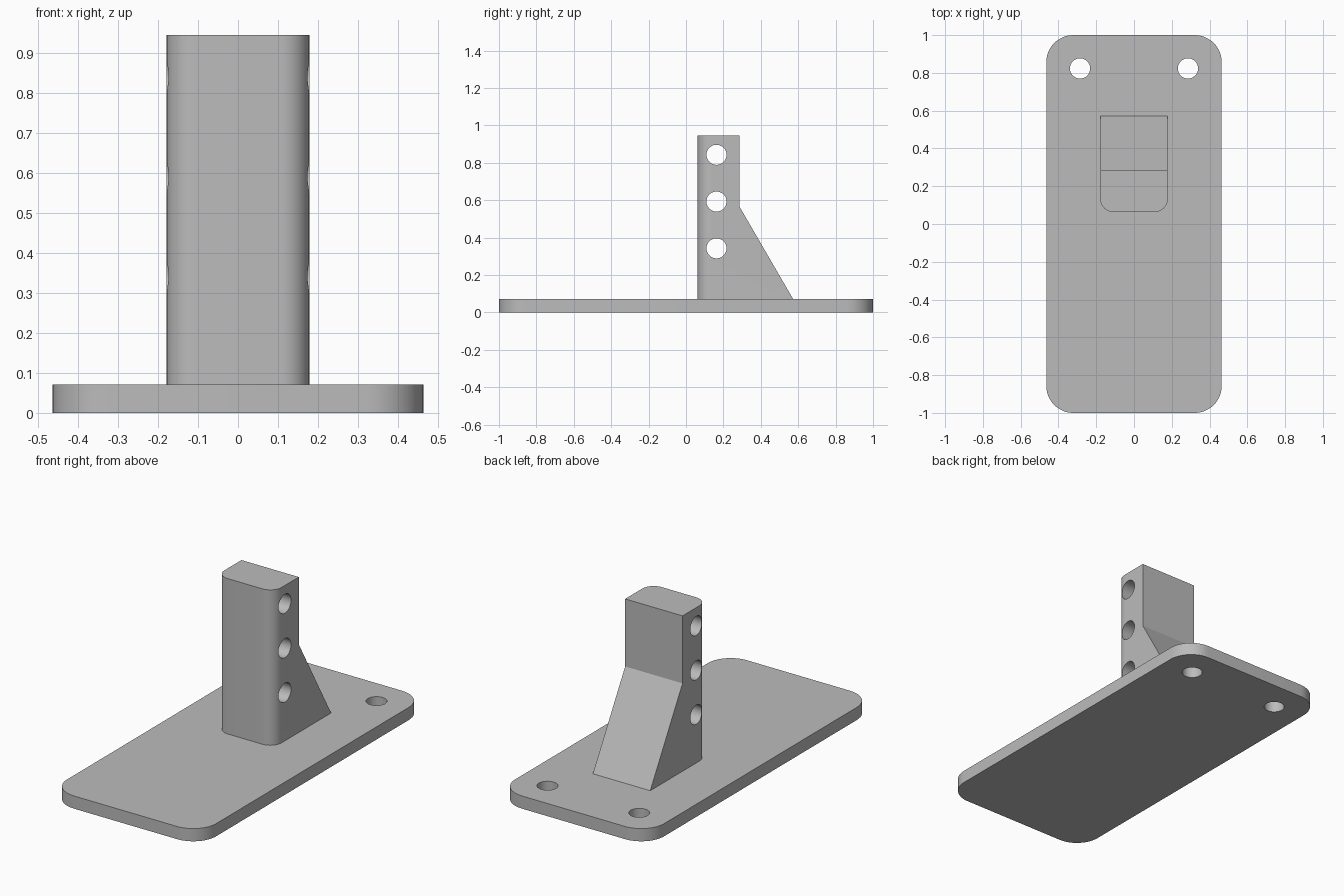
import bpy, bmesh, math

if "Cube" in bpy.data.objects:
    bpy.data.objects.remove(bpy.data.objects["Cube"])

U = 1 / 14            # one design unit
T = U                 # plate thickness

grey = bpy.data.materials.new("light grey")
grey.diffuse_color = (0.5, 0.5, 0.5, 1)
grey.use_nodes = True
grey.node_tree.nodes["Principled BSDF"].inputs["Base Color"].default_value = grey.diffuse_color


def extrude(name, pts, vec):
    """Solid made by sweeping a flat outline along a vector."""
    bm = bmesh.new()
    face = bm.faces.new([bm.verts.new(p) for p in pts])
    top = bmesh.ops.extrude_face_region(bm, geom=[face])
    bmesh.ops.translate(bm, vec=vec, verts=[v for v in top["geom"] if isinstance(v, bmesh.types.BMVert)])
    bmesh.ops.recalc_face_normals(bm, faces=bm.faces)
    me = bpy.data.meshes.new(name)
    bm.to_mesh(me)
    bm.free()
    me.materials.append(grey)
    ob = bpy.data.objects.new(name, me)
    bpy.context.collection.objects.link(ob)
    return ob


def round_edges(ob, radius, pick):
    """Round the upright edges chosen by pick(midpoint)."""
    bm = bmesh.new()
    bm.from_mesh(ob.data)
    edges = []
    for e in bm.edges:
        a, b = e.verts[0].co, e.verts[1].co
        if abs((a - b).normalized().z) > 0.99 and pick((a + b) / 2):
            edges.append(e)
    bmesh.ops.bevel(bm, geom=edges, offset=radius, segments=12, profile=0.5, affect='EDGES')
    bm.to_mesh(ob.data)
    bm.free()


def drill(ob, places, rot):
    """Cut round through holes, then shade the curved walls smooth."""
    for p in places:
        bpy.ops.mesh.primitive_cylinder_add(vertices=48, radius=0.75 * U, depth=1, location=p, rotation=rot)
        cutter = bpy.context.object
        cutter.name = "hole_cutter"
        cutter.hide_render = True
        cutter.data.materials.append(grey)
        mod = ob.modifiers.new("hole", 'BOOLEAN')
        mod.operation, mod.solver, mod.object = 'DIFFERENCE', 'EXACT', cutter
        bpy.ops.object.select_all(action='DESELECT')
        bpy.context.view_layer.objects.active = ob
        ob.select_set(True)
        bpy.ops.object.modifier_apply(modifier=mod.name)
        bpy.data.objects.remove(cutter)
    bpy.ops.object.shade_smooth_by_angle(angle=math.radians(30))


# Base plate with rounded corners and two mounting holes
w = 6.5 * U
plate = extrude("base_plate", [(-w, -1, 0), (w, -1, 0), (w, 1, 0), (-w, 1, 0)], (0, 0, T))
round_edges(plate, 2 * U, lambda m: True)
drill(plate, [(s * 4 * U, 11.53 * U, 0) for s in (-1, 1)], (0, 0, 0))

# Upright post with sloped rear brace, rounded front edges and three cross holes
h = 2.5 * U
front, back, foot = 0.0625, 0.286, 0.573
side = [(front, T), (foot, T), (back, 0.566), (back, 0.946), (front, 0.946)]
post = extrude("upright_post", [(-h, y, z) for y, z in side], (2 * h, 0, 0))
round_edges(post, U, lambda m: m.y < 0.1)
drill(post, [(0, 0.163, z) for z in (0.343, 0.593, 0.843)], (0, math.pi / 2, 0))
